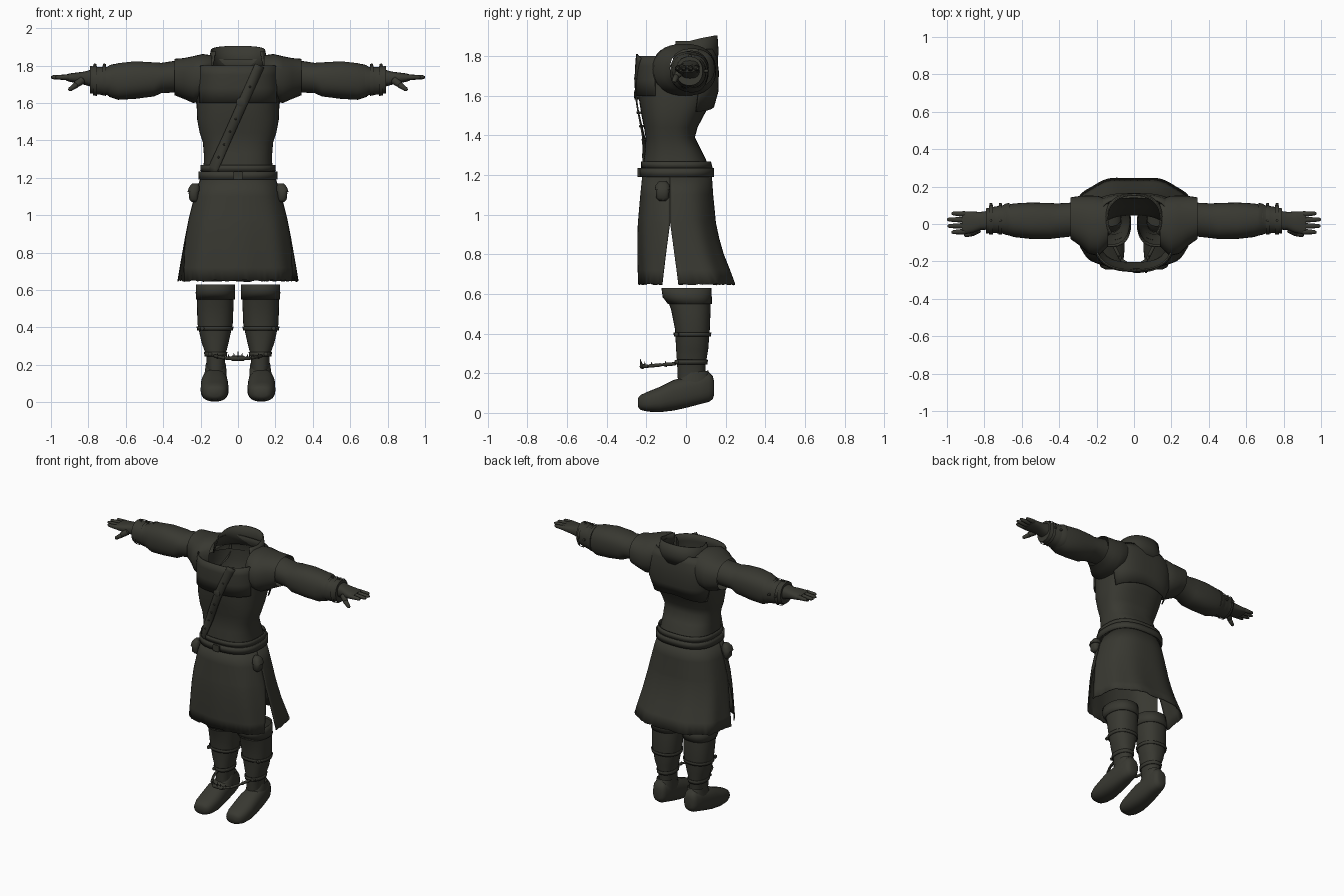
import bpy, bmesh, math, random
from mathutils import Vector

random.seed(4)
cloth = bpy.data.materials.new("dark olive cloth")
cloth.diffuse_color = (0.040, 0.040, 0.031, 1)


def make(name, verts, faces, mirror=False, thick=0, angle=50):
    me = bpy.data.meshes.new(name)
    me.from_pydata(verts, [], faces)
    bm = bmesh.new()
    bm.from_mesh(me)
    bmesh.ops.recalc_face_normals(bm, faces=bm.faces)
    bm.to_mesh(me)
    bm.free()
    me.shade_smooth()
    me.set_sharp_from_angle(angle=math.radians(angle))
    me.materials.append(cloth)
    ob = bpy.data.objects.new(name, me)
    bpy.context.collection.objects.link(ob)
    if thick:
        m = ob.modifiers.new("thickness", 'SOLIDIFY')
        m.thickness = thick
        m.offset = 0
    if mirror:
        ob.modifiers.new("mirror", 'MIRROR')
    return ob


def spow(v, p):
    return math.copysign(abs(v) ** p, v)


def loft(name, secs, axis='z', e=2.0, n=32, span=None, cap=False, warp=None, **kw):
    """Skin rings (pos, u0, u1, v0, v1); span gives an open angle range per ring."""
    verts, faces = [], []
    closed = span is None
    m = n if closed else n + 1
    for s in secs:
        p, u0, u1, v0, v1 = s
        a0, a1 = (0, 2 * math.pi) if closed else span(s)
        for i in range(m):
            a = a0 + (a1 - a0) * i / n
            u = (u0 + u1) / 2 + (u1 - u0) / 2 * spow(math.cos(a), 2 / e)
            v = (v0 + v1) / 2 + (v1 - v0) / 2 * spow(math.sin(a), 2 / e)
            co = {'x': (p, u, v), 'y': (u, p, v), 'z': (u, v, p)}[axis]
            verts.append(warp(co, a) if warp else co)
    for r in range(len(secs) - 1):
        for i in range(n):
            j = (i + 1) % m
            faces.append((r * m + i, r * m + j, (r + 1) * m + j, (r + 1) * m + i))
    if cap:
        faces.append(tuple(range(m)))
        faces.append(tuple(range((len(secs) - 1) * m, len(secs) * m)))
    return make(name, verts, faces, **kw)


def sym(rows):
    return [(z, -hx, hx, y0, y1) for z, hx, y0, y1 in rows]


def rod(name, a, b, r, r2=None, n=10, mirror=False):
    a, b = Vector(a), Vector(b)
    d = (b - a).normalized()
    s = d.orthogonal().normalized()
    t = d.cross(s)
    r2 = r if r2 is None else r2
    L = (b - a).length
    verts, faces, k = [], [], 5
    for q, rr in ((0, .6 * r), (.12, r), (.5, (r + r2) / 2), (.88, r2), (1, .5 * r2)):
        for i in range(n):
            w = 2 * math.pi * i / n
            verts.append(a + d * L * q + (s * math.cos(w) + t * math.sin(w)) * rr)
    for j in range(k - 1):
        for i in range(n):
            faces.append((j * n + i, j * n + (i + 1) % n, (j + 1) * n + (i + 1) % n, (j + 1) * n + i))
    faces += [tuple(range(n)), tuple(range((k - 1) * n, k * n))]
    return make(name, verts, faces, mirror=mirror)


# Tunic body: fitted shell, open at the neck
TE = 2.6
torso = sym([(1.20, .192, -.215, .125), (1.28, .183, -.213, .10), (1.33, .183, -.206, .075),
             (1.39, .188, -.204, .045), (1.44, .205, -.212, .058), (1.51, .218, -.226, .095),
             (1.58, .221, -.237, .135), (1.66, .221, -.242, .152), (1.73, .215, -.242, .152)])
loft("tunic_body", torso, e=TE, n=48)


def front_y(x, z):
    """Depth of the tunic front at x, z."""
    z = min(max(z, 1.2), 1.7299)
    for a, b in zip(torso, torso[1:]):
        if a[0] <= z <= b[0]:
            t = (z - a[0]) / (b[0] - a[0])
            hx, y0, y1 = [a[k] + (b[k] - a[k]) * t for k in (2, 3, 4)]
            q = max(0, 1 - abs(x / hx) ** TE) ** (1 / TE)
            return (y0 + y1) / 2 - (y1 - y0) / 2 * q


# Chest panel standing up in front of the neck, and layered back yoke
loft("chest_panel", sym([(1.60, .222, -.248, .14), (1.68, .222, -.252, .15),
                         (1.75, .218, -.252, .15), (1.80, .214, -.246, .15)]),
     e=TE, n=28, span=lambda s: (1.14 * math.pi, 1.86 * math.pi), thick=.008)
loft("back_yoke", sym([(1.55, .20, -.12, .140), (1.62, .23, -.12, .160), (1.72, .24, -.11, .163),
                       (1.79, .225, -.10, .155), (1.835, .18, -.09, .14)]),
     e=2.8, n=32, span=lambda s: (.06 * math.pi, .94 * math.pi), thick=.006,
     warp=lambda c, a: (c[0], c[1], c[2] - (.03 * abs(math.cos(a)) if c[2] < 1.6 else 0)))

# Collar: open-front stand, highest at the nape
loft("collar", sym([(1.77, .17, -.12, .157), (1.83, .152, -.11, .16), (1.875, .142, -.10, .155)]),
     e=2.3, n=32, span=lambda s: (-.19 * math.pi, 1.19 * math.pi), thick=.008,
     warp=lambda c, a: (c[0], c[1], c[2] + (.03 * max(0, math.sin(a)) ** .6 if c[2] > 1.85 else 0)))

# Skirt: front and back panels with side slits
skirt = sym([(1.20, .198, -.218, .128), (1.10, .232, -.228, .135), (.98, .262, -.238, .148),
             (.96, .266, -.240, .150), (.88, .282, -.242, .168), (.80, .296, -.242, .192),
             (.72, .310, -.240, .225), (.65, .322, -.238, .250)])


def slit(s, side):
    y = -.08 + side * max(0, (.96 - s[0]) / .31) * .042
    t = (y - (s[3] + s[4]) / 2) / ((s[4] - s[3]) / 2)
    return math.asin(spow(t, 1.2))


def folds(c, a):
    k = max(0, (1.15 - c[2]) / .5)
    f = 1 + .018 * k * math.cos(9 * a + 1.6) + .012 * k * math.cos(4 * a + math.pi)
    z = c[2] + (random.uniform(-.006, .004) if c[2] < .66 else 0)
    return (c[0] * f, c[1] * f, z)


loft("skirt_front", skirt, e=2.4, n=44, warp=folds, thick=.005,
     span=lambda s: (math.pi - slit(s, -1), 2 * math.pi + slit(s, -1)))
loft("skirt_back", skirt, e=2.4, n=44, warp=folds, thick=.005,
     span=lambda s: (slit(s, 1), math.pi - slit(s, 1)))

# Belt with buckle
loft("belt", sym([(1.19, .206, -.228, .136), (1.235, .206, -.228, .136)]), e=TE, n=48, thick=.01)
loft("belt_upper_band", sym([(1.235, .198, -.222, .130), (1.268, .196, -.222, .122)]),
     e=TE, n=48, thick=.008)
loft("belt_buckle", [(-.245, -.024, .024, 1.19, 1.235), (-.225, -.024, .024, 1.19, 1.235)],
     axis='y', e=8, n=24, cap=True)

# Belt pouches
loft("pouch", [(1.07, .222, .248, -.135, -.10), (1.085, .212, .260, -.150, -.086),
               (1.12, .210, .264, -.152, -.084), (1.145, .208, .256, -.148, -.088),
               (1.165, .212, .245, -.135, -.10)], e=2.6, n=20, cap=True, mirror=True)
loft("pouch_flap", [(1.125, .206, .270, -.157, -.080), (1.15, .206, .262, -.153, -.083),
                    (1.17, .21, .245, -.135, -.10)], e=2.6, n=20, cap=True, mirror=True)

# Diagonal chest strap following the tunic front
sv, sf = [], []
for i in range(25):
    t = i / 24
    x, z = .115 - .255 * t, 1.80 - .57 * t
    for w in (-.026, 0, .026):
        px, pz = x + w * .91, z - w * .41
        sv.append((px, front_y(px, pz) - .014, pz))
for i in range(24):
    for k in (0, 1):
        sf.append((i * 3 + k, i * 3 + k + 1, i * 3 + k + 4, i * 3 + k + 3))
make("chest_strap", sv, sf, thick=.008)
rod("strap_buckle", (.015, -.262, 1.605), (.015, -.235, 1.605), .024, n=16)
for t in (.2, .5, .62, .74, .86):
    x, z = .115 - .255 * t, 1.80 - .57 * t
    y = front_y(x, z)
    rod("strap_stud", (x, y - .024, z), (x, y, z), .006, n=8)

# Sleeves: shoulder cap, upper sleeve, bracer
loft("shoulder", [(.14, -.12, .13, 1.66, 1.855), (.19, -.170, .150, 1.61, 1.862), (.24, -.160, .152, 1.60, 1.85),
                  (.29, -.115, .150, 1.622, 1.84), (.34, -.08, .142, 1.642, 1.836)],
     axis='x', e=2.3, mirror=True)
loft("upper_sleeve", [(.32, -.065, .115, 1.66, 1.825), (.41, -.075, .110, 1.655, 1.812),
                      (.45, -.080, .112, 1.632, 1.82), (.55, -.080, .115, 1.62, 1.825),
                      (.64, -.070, .110, 1.615, 1.815), (.69, -.055, .100, 1.635, 1.80)],
     axis='x', e=2.2, mirror=True,
     warp=lambda c, a: (c[0], c[1], c[2] + .003 * math.sin(c[0] * 70 + 3 * a)))
loft("bracer", [(.665, -.058, .112, 1.632, 1.808), (.685, -.058, .110, 1.634, 1.803),
                (.70, -.052, .100, 1.642, 1.792), (.75, -.048, .092, 1.645, 1.793),
                (.79, -.050, .084, 1.652, 1.798)], axis='x', e=2.2, cap=True, mirror=True)
for x in (.715, .765):
    loft("bracer_strap", [(x - .01, -.056, .102, 1.638, 1.799), (x + .01, -.055, .098, 1.640, 1.800)],
         axis='x', e=2.2, mirror=True)
    rod("bracer_stud", (x, .02, 1.79), (x, .02, 1.81), .008, n=8, mirror=True)
    rod("bracer_side_stud", (x, .09, 1.725), (x, .113, 1.725), .008, n=8, mirror=True)

# Gloved hands
loft("palm", [(.78, -.030, .070, 1.685, 1.78), (.82, -.032, .065, 1.697, 1.768),
              (.86, -.046, .066, 1.706, 1.763), (.90, -.054, .068, 1.713, 1.758),
              (.92, -.050, .064, 1.72, 1.752)], axis='x', e=2.6, n=24, cap=True, mirror=True)
for y, tip in ((-.040, .975), (-.010, .998), (.022, 1.0), (.052, .975)):
    rod("finger", (.895, y, 1.737), (tip, y * 1.1, 1.738), .016, .011, mirror=True)
rod("thumb", (.83, -.025, 1.725), (.87, -.052, 1.695), .022, .017, mirror=True)
rod("thumb_tip", (.86, -.048, 1.70), (.905, -.062, 1.668), .016, .011, mirror=True)

# Legs with cuffs and straps
loft("leg", [(.14, .072, .165, -.04, .092), (.25, .068, .170, -.045, .10), (.32, .050, .195, -.05, .112),
             (.42, .028, .217, -.055, .12), (.52, .024, .219, -.075, .124), (.62, .024, .218, -.11, .122)],
     e=2.3, mirror=True)
loft("leg_cuff", [(.55, .020, .222, -.088, .127), (.585, .018, .223, -.115, .127),
                  (.63, .018, .222, -.121, .125)], e=2.3, thick=.006, mirror=True)
loft("knee_strap", [(.385, .030, .215, -.058, .122), (.405, .027, .219, -.060, .125)],
     e=2.3, mirror=True, thick=.006)
loft("ankle_strap", [(.245, .063, .175, -.050, .105), (.268, .060, .179, -.051, .108)],
     e=2.3, mirror=True, thick=.006)
rod("knee_stud", (.19, -.058, .395), (.195, -.035, .395), .011, mirror=True)
rod("ankle_stud", (.15, -.058, .257), (.15, -.035, .257), .011, mirror=True)

# Boots
loft("boot", [(-.242, .095, .155, .030, .075), (-.23, .070, .178, .015, .09), (-.19, .056, .194, .006, .108),
              (-.13, .050, .200, .004, .132), (-.06, .053, .198, .012, .167), (.01, .058, .190, .028, .182),
              (.07, .062, .182, .044, .195), (.115, .070, .172, .055, .205), (.135, .080, .16, .07, .185),
              (.142, .095, .145, .09, .16)], axis='y', e=2.5, n=28, cap=True, mirror=True)
loft("boot_top", [(.13, .060, .182, -.060, .128), (.17, .062, .176, -.046, .124), (.20, .066, .172, -.01, .112)],
     e=2.3, mirror=True, warp=lambda c, a: (c[0], c[1], c[2] + c[1] * .12))

# Spiked bow between the ankles
path = [(.125, -.05, .248), (.105, -.12, .243), (.07, -.19, .236), (.03, -.218, .234)]
for a, b in zip(path, path[1:]):
    rod("ankle_bow", a, b, .009, mirror=True)
rod("bow_centre", (-.04, -.22, .235), (.04, -.22, .235), .014)
for x, y, h in ((0, -.226, .272), (.022, -.222, .262), (.05, -.205, .258), (.08, -.17, .256), (.11, -.10, .262)):
    rod("bow_spike", (x, y, .232), (x, y - .004, h), .006, .002, n=6, mirror=True)
